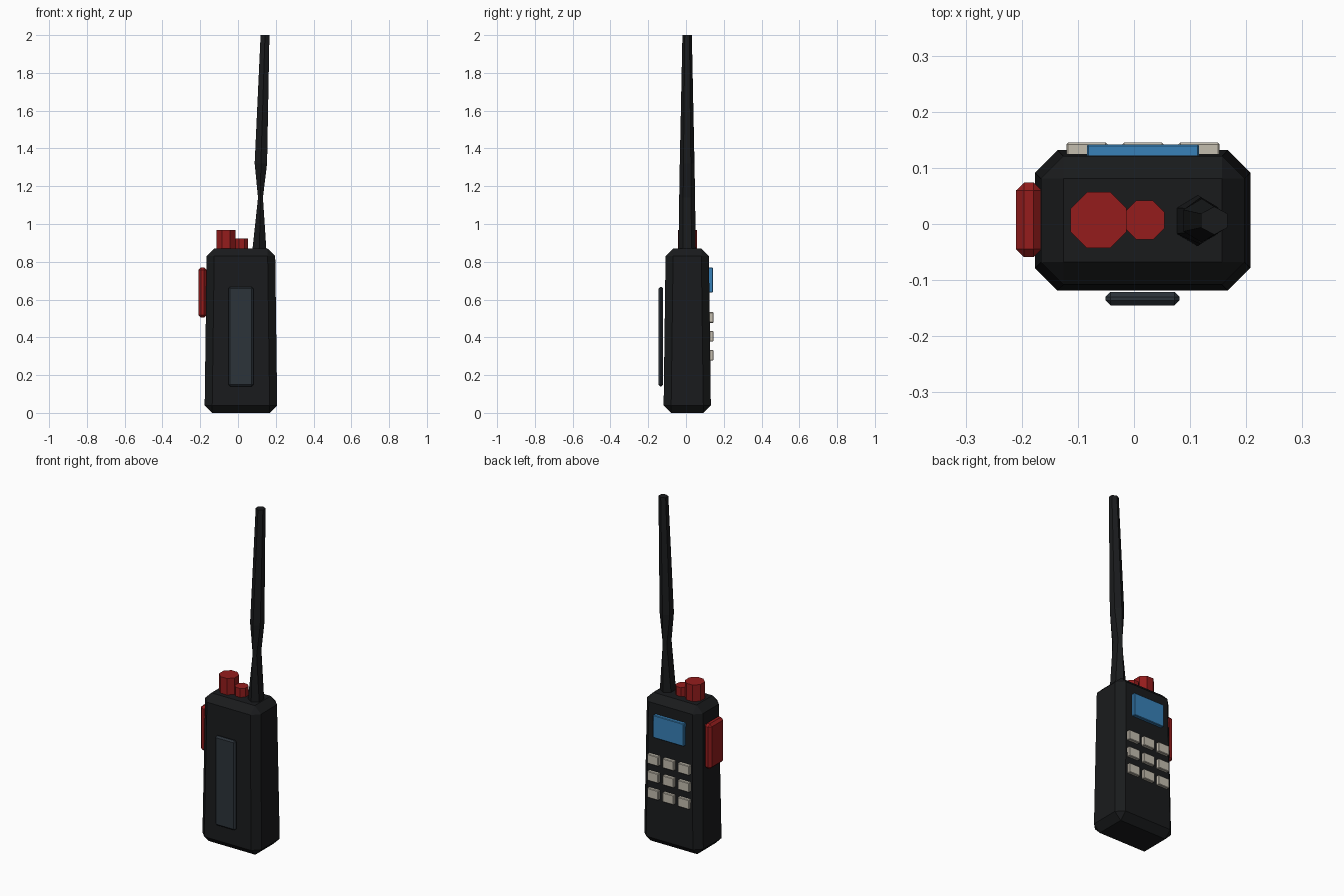
import bpy, bmesh
from math import cos, sin, pi

if "Cube" in bpy.data.objects:
    bpy.data.objects.remove(bpy.data.objects["Cube"])


def material(name, rgb):
    m = bpy.data.materials.new(name)
    m.diffuse_color = (*rgb, 1)
    m.use_nodes = True
    m.node_tree.nodes["Principled BSDF"].inputs["Base Color"].default_value = m.diffuse_color
    return m


BLACK = material("black_plastic", (0.010, 0.011, 0.012))
RED = material("red_plastic", (0.30, 0.012, 0.012))
BLUE = material("screen_blue", (0.04, 0.22, 0.48))
CREAM = material("key_cream", (0.55, 0.51, 0.43))
SLATE = material("clip_slate", (0.025, 0.033, 0.042))


def finish(bm, name, mat):
    bmesh.ops.recalc_face_normals(bm, faces=bm.faces)
    mesh = bpy.data.meshes.new(name)
    bm.to_mesh(mesh)
    bm.free()
    mesh.materials.append(mat)
    ob = bpy.data.objects.new(name, mesh)
    bpy.context.collection.objects.link(ob)
    return ob


def box(name, lo, hi, mat, bevel=0, taper=(1, 1)):
    """Box between two corners, optionally narrowed at the top and chamfered."""
    bm = bmesh.new()
    bmesh.ops.create_cube(bm, size=1)
    for v in bm.verts:
        if v.co.z > 0:
            v.co.x *= taper[0]
            v.co.y *= taper[1]
        for i in range(3):
            v.co[i] = (lo[i] + hi[i]) / 2 + v.co[i] * (hi[i] - lo[i])
    if bevel:
        bmesh.ops.bevel(bm, geom=bm.edges[:], offset=bevel, segments=1,
                        affect='EDGES', profile=0.5)
    return finish(bm, name, mat)


def loft(name, rings, sides, phase, mat):
    """Skin of polygon rings given as (x, y, z, radius_x, radius_y)."""
    bm = bmesh.new()
    loops = []
    for x, y, z, rx, ry in rings:
        angles = [phase + 2 * pi * i / sides for i in range(sides)]
        loops.append([bm.verts.new((x + rx * cos(a), y + ry * sin(a), z)) for a in angles])
    for a, b in zip(loops, loops[1:]):
        for i in range(sides):
            j = (i + 1) % sides
            bm.faces.new((a[i], a[j], b[j], b[i]))
    bm.faces.new(loops[0][::-1])
    bm.faces.new(loops[-1])
    return finish(bm, name, mat)


# Tapered, chamfered case
box("body", (-0.177, -0.119, 0), (0.208, 0.132, 0.87), BLACK, 0.04, (0.94, 0.91))

# Six-sided antenna, pinched sideways at the waist
loft("antenna", [(0.113, 0.006, 0.85, 0.044, 0.046),
                 (0.119, 0.006, 1.14, 0.015, 0.042),
                 (0.121, 0.006, 1.32, 0.038, 0.039),
                 (0.143, 0.006, 2.00, 0.027, 0.025)], 6, pi / 6, BLACK)

# Eight-sided control knobs
for name, x, flat, top in (("volume_knob", -0.063, 0.050, 0.967),
                           ("channel_knob", 0.019, 0.035, 0.922)):
    r = flat / cos(pi / 8)
    loft(name, [(x, 0.007, 0.85, r, r), (x, 0.007, top, r, r)], 8, pi / 8, RED)

# Push-to-talk button on the left side
box("talk_button", (-0.210, -0.059, 0.505), (-0.165, 0.074, 0.77), RED, 0.014)

# Belt clip on the -y side
box("belt_clip", (-0.051, -0.145, 0.14), (0.081, -0.121, 0.667), SLATE, 0.009)

# Screen and 3 x 3 keypad on the +y side
box("screen", (-0.084, 0.115, 0.637), (0.116, 0.142, 0.77), BLUE, 0.003)
for row in range(3):
    for col in range(3):
        x, z = -0.084 + 0.1 * col, 0.505 - 0.1 * row
        box(f"key_{row * 3 + col + 1}", (x - 0.0365, 0.118, z - 0.028),
            (x + 0.0365, 0.145, z + 0.028), CREAM, 0.003)
